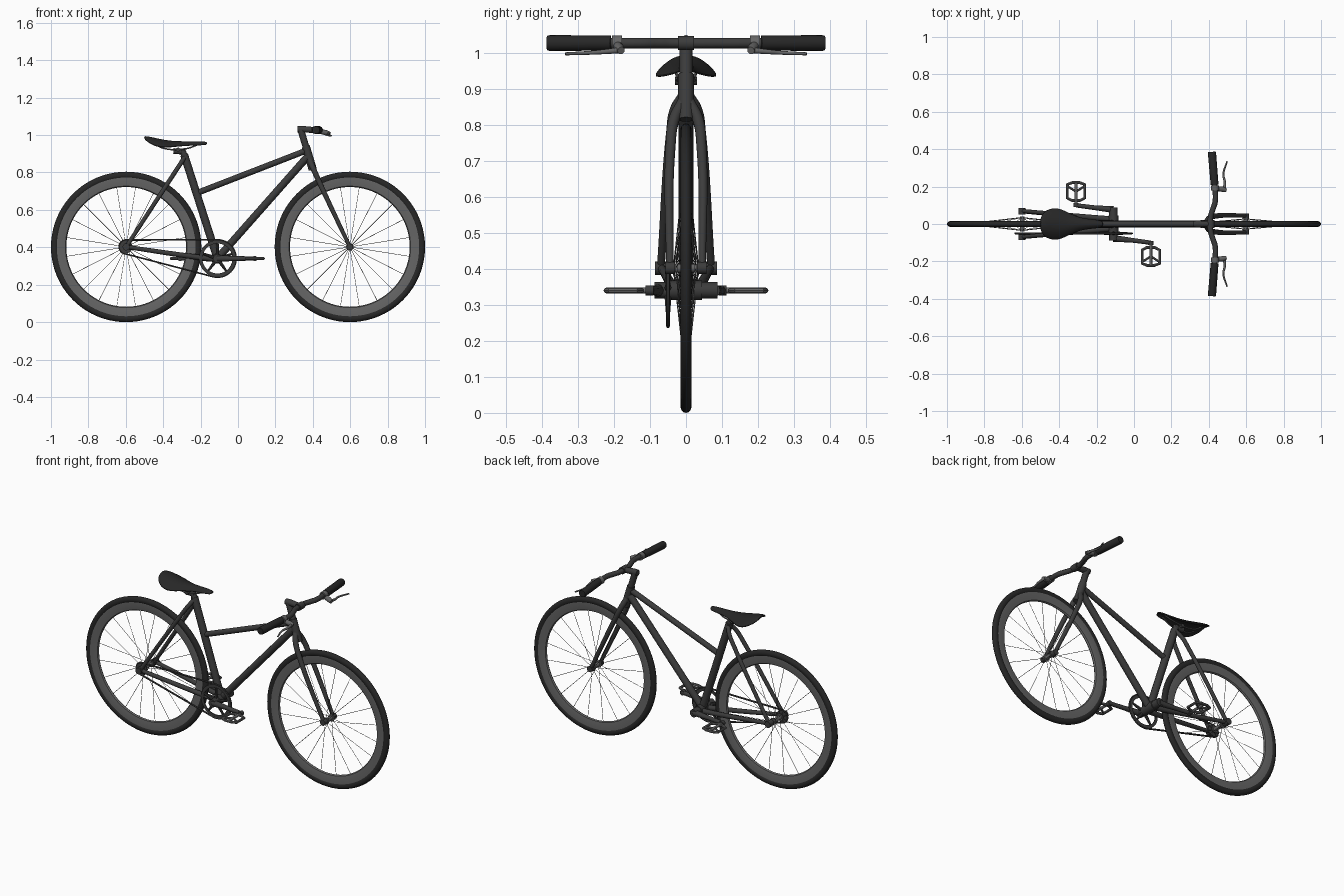
import bpy, bmesh
from math import sin, cos, pi, tau, atan2, acos, hypot
from mathutils import Vector

if "Cube" in bpy.data.objects:
    bpy.data.objects.remove(bpy.data.objects["Cube"])

def material(name, v):
    m = bpy.data.materials.new(name)
    m.diffuse_color = (v, v, v, 1)
    m.use_nodes = True
    m.node_tree.nodes["Principled BSDF"].inputs["Base Color"].default_value = m.diffuse_color
    return m

BLACK = material("black_rubber", 0.02)
DARK = material("dark_paint", 0.045)
METAL = material("grey_metal", 0.13)

def finish(ob, mat, angle=0.6):
    bpy.ops.object.select_all(action='DESELECT')
    ob.select_set(True)
    bpy.context.view_layer.objects.active = ob
    if ob.type == 'CURVE':
        bpy.ops.object.convert(target='MESH')
        ob = bpy.context.view_layer.objects.active
    ob.data.materials.clear()
    ob.data.materials.append(mat)
    bpy.ops.object.shade_smooth_by_angle(angle=angle)
    return ob

def tubes(name, paths, r, mat, radii=None, curved=False, closed=False, res=4):
    """Round tubes swept along one or more paths; radii scale r per point."""
    cu = bpy.data.curves.new(name, 'CURVE')
    cu.dimensions = '3D'
    cu.bevel_depth, cu.bevel_resolution, cu.use_fill_caps = r, res, True
    cu.resolution_u = 8
    for path in paths:
        sp = cu.splines.new('BEZIER' if curved else 'POLY')
        pts = sp.bezier_points if curved else sp.points
        pts.add(len(path) - 1)
        for i, p in enumerate(path):
            pts[i].co = p if curved else (*p, 1)
            pts[i].radius = radii[i] if radii else 1
            if curved:
                pts[i].handle_left_type = pts[i].handle_right_type = 'AUTO'
        sp.use_cyclic_u = closed
    ob = bpy.data.objects.new(name, cu)
    bpy.context.collection.objects.link(ob)
    return finish(ob, mat)

def mesh_object(name, bm, mat, subsurf=0):
    bmesh.ops.recalc_face_normals(bm, faces=bm.faces)
    me = bpy.data.meshes.new(name)
    bm.to_mesh(me)
    bm.free()
    ob = bpy.data.objects.new(name, me)
    bpy.context.collection.objects.link(ob)
    if subsurf:
        ob.modifiers.new("smooth", 'SUBSURF').levels = subsurf
        ob.modifiers["smooth"].render_levels = subsurf
    return finish(ob, mat)

def grid_faces(bm, rings, wrap):
    n = len(rings)
    for i in range(n if wrap else n - 1):
        a, b = rings[i], rings[(i + 1) % n]
        for j in range(len(a)):
            k = (j + 1) % len(a)
            bm.faces.new((a[j], a[k], b[k], b[j]))

def lathe(name, centre, profile, mat, n=64):
    """Closed (radius, y) profile turned about the y axis."""
    bm = bmesh.new()
    cx, cy, cz = centre
    rings = [[bm.verts.new((cx + r * cos(tau * i / n), cy + y, cz + r * sin(tau * i / n)))
              for r, y in profile] for i in range(n)]
    grid_faces(bm, rings, True)
    return mesh_object(name, bm, mat)

def axle(name, x, z, y0, y1, r, mat):
    return tubes(name, [[(x, y0, z), (x, y1, z)]], r, mat, res=6)

HZ = 0.402
REAR, FRONT, BB = (-0.598, 0, HZ), (0.598, 0, HZ), (-0.11, 0, 0.34)

# wheels: tyre, rim, spokes, hub
tyre = [(0.383 + 0.019 * cos(a), 0.0155 * sin(a)) for a in [tau * i / 14 for i in range(14)]]
rim = [(0.374, -0.012), (0.374, 0.012), (0.35, 0.012), (0.325, 0.008),
       (0.32, 0), (0.325, -0.008), (0.35, -0.012)]
for tag, (cx, _, cz), hw in (("rear", REAR, 0.04), ("front", FRONT, 0.032)):
    lathe(tag + "_tyre", (cx, 0, cz), tyre, BLACK, 80)
    lathe(tag + "_rim", (cx, 0, cz), rim, METAL, 80)
    spokes = []
    for i in range(20):
        a, s = tau * (i + 0.5) / 20, 1 if i % 2 else -1
        spokes.append([(cx + 0.015 * cos(a), s * hw * 0.85, cz + 0.015 * sin(a)),
                       (cx + 0.324 * cos(a), 0, cz + 0.324 * sin(a))])
    tubes(tag + "_spokes", spokes, 0.0013, METAL, res=0)
    axle(tag + "_hub", cx, cz, -hw, hw, 0.012, METAL)
    for s in (-1, 1):
        axle(tag + "_hub_flange", cx, cz, s * hw * 0.75, s * hw * 0.9, 0.02, METAL)

# main frame tubes
tubes("seat_tube", [[BB, (-0.288, 0, 0.895)]], 0.021, DARK)
tubes("top_tube", [[(-0.22, 0, 0.69), (0.365, 0, 0.917)]], 0.016, DARK)
tubes("down_tube", [[BB, (0.372, 0, 0.885)]], 0.02, DARK)
tubes("head_tube", [[(0.362, 0, 0.94), (0.400, 0, 0.815)]], 0.022, DARK)
tubes("steerer", [[(0.335, 0, 1.03), (0.364, 0, 0.935)]], 0.018, DARK)
axle("bottom_bracket", BB[0], BB[2], -0.045, 0.045, 0.027, DARK)

# fork, seat stays and chain stays, mirrored left and right
def both(*pts):
    return [[(x, s * y, z) for x, y, z in pts] for s in (-1, 1)]

tubes("fork_legs", both((0.385, 0.008, 0.865), (0.405, 0.033, 0.815), (0.44, 0.043, 0.737),
      (0.598, 0.045, HZ)), 0.014, DARK, [1.1, 1.1, 1, 0.75], True)
tubes("seat_stays", both((-0.283, 0.008, 0.885), (-0.31, 0.033, 0.843), (-0.35, 0.043, 0.782),
      (-0.598, 0.07, HZ)), 0.012, DARK, [1, 1, 1, 0.9], True)
tubes("chain_stays", both((-0.11, 0.025, 0.335), (-0.2, 0.033, 0.345), (-0.598, 0.068, HZ)),
      0.013, DARK, [1.2, 1.1, 0.85], True)
for s in (-1, 1):
    axle("rear_dropout", REAR[0], HZ, s * 0.05, s * 0.086, 0.019, DARK)
    axle("front_dropout", FRONT[0], HZ, s * 0.03, s * 0.057, 0.017, DARK)

# chainring, sprocket and chain
CY = -0.05
lathe("chainring", (BB[0], CY, BB[2]),
      [(0.098, -0.002), (0.098, 0.002), (0.08, 0.002), (0.08, -0.002)], DARK)
tubes("chainring_spider", [[(BB[0] + r * cos(a), CY, BB[2] + r * sin(a)) for r in (0.01, 0.083)]
      for a in [tau * i / 5 + 0.3 for i in range(5)]], 0.008, DARK, [1.3, 0.7], res=2)
lathe("sprocket", (REAR[0], CY, HZ),
      [(0.034, -0.003), (0.034, 0.003), (0.008, 0.003), (0.008, -0.003)], DARK, 32)
dx, dz, R1, R2 = REAR[0] - BB[0], HZ - BB[2], 0.1, 0.037
base, off = atan2(dz, dx), acos((R1 - R2) / hypot(dx, dz))
loop = []
for c, r, a0, a1 in ((BB, R1, base + off, base + tau - off), (REAR, R2, base - off, base + off)):
    for i in range(33):
        a = a0 + (a1 - a0) * i / 32
        loop.append((c[0] + r * cos(a), CY, c[2] + r * sin(a)))
tubes("chain", [loop], 0.005, DARK, closed=True, res=1)

# cranks and pedals: s = -1 points forward, s = 1 points back
for s, tag in ((-1, "right"), (1, "left")):
    ex = BB[0] - s * 0.2
    z = BB[2]
    axle(tag + "_crank_boss", BB[0], z, s * 0.04, s * 0.088, 0.023, DARK)
    tubes(tag + "_crank", [[(BB[0], s * 0.077, z), (BB[0] - s * 0.1, s * 0.087, z),
          (ex, s * 0.1, z)]], 0.012, DARK, [1.5, 1.05, 0.95])
    axle(tag + "_crank_end", ex, z, s * 0.09, s * 0.112, 0.014, DARK)
    py = s * 0.173
    cage = [(-.047, -.034), (-.02, -.048), (.02, -.048), (.047, -.034),
            (.047, .038), (.02, .048), (-.02, .048), (-.047, .038)]
    tubes(tag + "_pedal_cage", [[(ex + x, py + s * y, z) for x, y in cage]], 0.008, METAL,
          closed=True, res=2)
    tubes(tag + "_pedal_axle", [[(ex, s * 0.1, z), (ex, s * 0.22, z)]], 0.008, METAL)
    tubes(tag + "_pedal_braces", [[(ex, py, z), (ex + k * 0.047, py + s * 0.03, z)]
          for k in (-1, 1)], 0.006, METAL, res=2)

# saddle: lofted sections of x, half width, top z, edge z
sections = [(-.502, .03, .994, .984), (-.487, .066, .995, .966), (-.45, .087, .987, .944),
            (-.41, .091, .978, .934), (-.37, .075, .971, .935), (-.32, .046, .967, .941),
            (-.26, .029, .967, .946), (-.19, .024, .967, .948), (-.163, .013, .963, .951)]
bm = bmesh.new()
rings = []
for x, w, zt, ze in sections:
    steps = [-1 + i / 4 for i in range(9)]
    ring = [(x, w * a, ze + (zt - ze) * (1 - abs(a) ** 2.2)) for a in steps]
    ring += [(x, w * 0.92 * a, ze - 0.004 + (zt - ze) * 0.5 * (1 - a * a)) for a in reversed(steps)]
    rings.append([bm.verts.new(p) for p in ring])
grid_faces(bm, rings, False)
bm.faces.new(rings[0])
bm.faces.new(rings[-1])
mesh_object("saddle", bm, BLACK, 1)

# saddle rails and seat post clamp
tubes("saddle_rails", both((-0.45, 0.03, 0.957), (-0.40, 0.024, 0.93), (-0.28, 0.022, 0.927),
      (-0.21, 0.01, 0.95)), 0.004, METAL, curved=True, res=2)
tubes("seat_post", [[(-0.284, 0, 0.885), (-0.298, 0, 0.918)]], 0.017, DARK)
tubes("seat_clamp", [[(-0.345, 0, 0.915), (-0.285, 0, 0.91)]], 0.015, DARK)
axle("clamp_bolt", -0.32, 0.922, -0.03, 0.03, 0.011, DARK)

# stem, handlebar and grips
BZ = 1.027
tubes("stem", [[(0.318, 0, 1.031), (0.345, 0, 1.031), (0.41, 0, BZ)]], 0.017, DARK, [1, 1.05, 0.9])
axle("stem_clamp", 0.41, BZ, -0.022, 0.022, 0.02, DARK)
half = [(0.41, 0.04), (0.42, 0.075), (0.434, 0.12), (0.432, 0.2), (0.417, 0.38)]
bar = [(x, -y, BZ) for x, y in reversed(half)] + [(x, y, BZ) for x, y in half]
tubes("handlebar", [bar], 0.0145, DARK, curved=True)
tubes("grips", both((0.431, 0.209, BZ), (0.417, 0.378, BZ), (0.4165, 0.386, BZ)), 0.022, BLACK,
      [0.95, 1, 0.9], res=6)

# brake levers
for s, tag in ((-1, "right"), (1, "left")):
    axle(tag + "_lever_clamp", 0.433, BZ, s * 0.178, s * 0.205, 0.021, METAL)
    tubes(tag + "_lever_body", [[(0.44, s * 0.19, 1.02), (0.472, s * 0.186, 1.012),
          (0.492, s * 0.18, 1.006)]], 0.013, METAL, [1, 1.1, 0.8])
    tubes(tag + "_brake_lever", [[(0.482, s * 0.175, 1.008), (0.485, s * 0.225, 1.003),
          (0.478, s * 0.265, 1.0), (0.498, s * 0.335, 0.997)]], 0.006, METAL,
          [1.5, 1.1, 0.9, 0.7], True)
